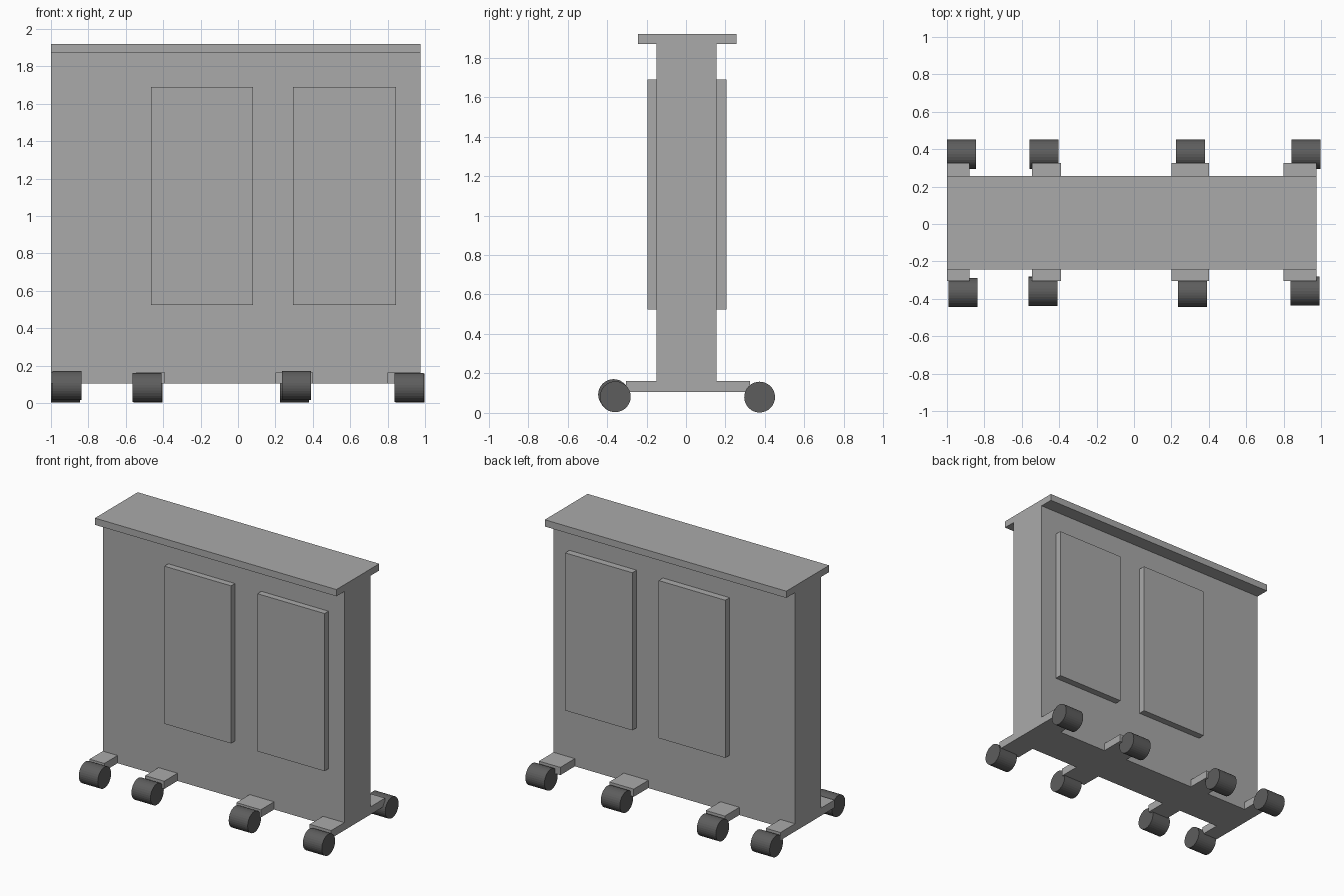
import bpy
import math

cube = bpy.data.objects.get("Cube")
if cube:
    bpy.data.objects.remove(cube)


def material(name, value):
    mat = bpy.data.materials.new(name)
    mat.use_nodes = True
    colour = (value, value, value, 1)
    mat.diffuse_color = colour
    mat.node_tree.nodes["Principled BSDF"].inputs["Base Color"].default_value = colour
    return mat


grey = material("panel grey", 0.40)
dark = material("wheel dark grey", 0.11)


def box(name, x, y, z):
    """Box spanning the given (low, high) ranges."""
    spans = (x, y, z)
    bpy.ops.mesh.primitive_cube_add(size=1, location=[(a + b) / 2 for a, b in spans])
    ob = bpy.context.object
    ob.name = name
    ob.scale = [b - a for a, b in spans]
    bpy.ops.object.transform_apply(location=False, rotation=False)
    ob.data.materials.append(grey)


def wheel(name, x, y, z):
    """Caster wheel with its axle along x."""
    bpy.ops.mesh.primitive_cylinder_add(
        vertices=32, radius=0.078, depth=0.155,
        location=(x, y, z), rotation=(0, math.pi / 2, 0))
    ob = bpy.context.object
    ob.name = name
    ob.data.materials.append(dark)


# Upright slab and its overhanging top shelf
box("board", (-1, 0.975), (-0.15, 0.155), (0.105, 1.88))
box("top_shelf", (-1, 0.975), (-0.243, 0.257), (1.87, 1.92))

# Raised panels, the same on both faces
for label, span in (("right", (-0.465, 0.08)), ("left", (0.295, 0.845))):
    box(f"front_panel_{label}", span, (-0.196, -0.14), (0.525, 1.69))
    box(f"back_panel_{label}", span, (0.145, 0.205), (0.525, 1.69))

# Feet running through under the board
for i, span in enumerate(((-1, -0.88), (-0.545, -0.39), (0.2, 0.4), (0.8, 0.975))):
    box(f"foot_{i + 1}", span, (-0.305, 0.325), (0.105, 0.162))

# Wheels in front and behind
front = ((-0.913, -0.367, 0.093), (-0.487, -0.36, 0.082),
         (0.313, -0.367, 0.093), (0.913, -0.358, 0.082))
for i, place in enumerate(front):
    wheel(f"front_wheel_{i + 1}", *place)
for i, x in enumerate((-0.922, -0.482, 0.303, 0.92)):
    wheel(f"back_wheel_{i + 1}", x, 0.373, 0.08)
